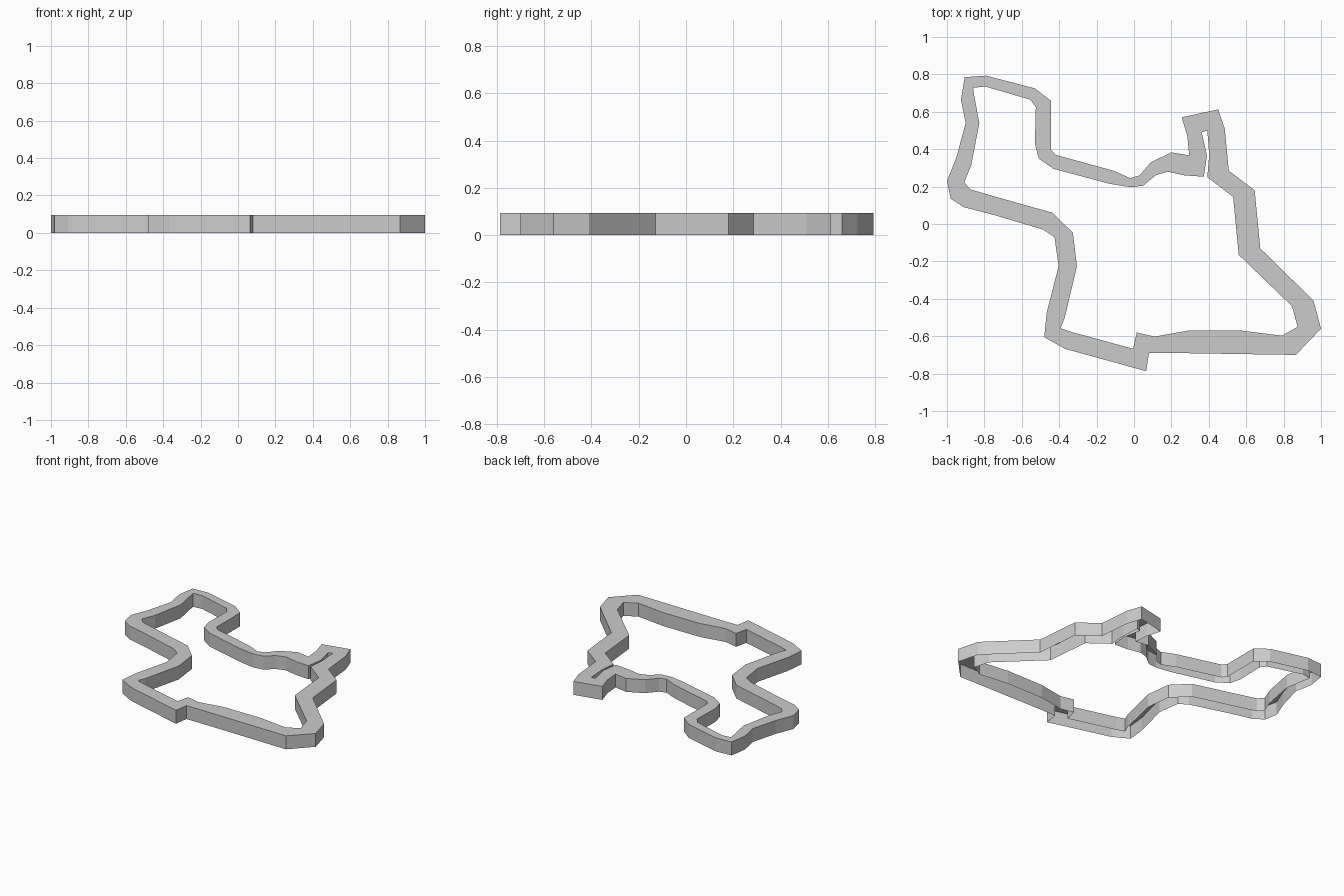
import bpy, bmesh

HEIGHT = 0.095

# outer outline of the closed band, clockwise from the back left corner
OUTER = [(-.905, .785), (-.79, .793), (-.53, .725), (-.445, .66), (-.445, .40), (-.42, .37),
         (-.11, .285), (-.02, .245), (.03, .26), (.09, .33), (.20, .383), (.295, .367),
         (.285, .47), (.255, .57), (.45, .613), (.485, .51), (.507, .285), (.645, .18),
         (.675, -.13), (.96, -.41), (1.0, -.56), (.865, -.70), (.23, -.69), (.08, -.69),
         (.065, -.787), (-.37, -.667), (-.48, -.605), (-.467, -.475), (-.403, -.225),
         (-.425, -.07), (-.485, -.03), (-.755, .05), (-.91, .09), (-.98, .135),
         (-1.0, .23), (-.95, .355), (-.90, .54), (-.925, .665)]

# inner outline, same direction
INNER = [(-.86, .728), (-.795, .735), (-.555, .665), (-.525, .625), (-.53, .43), (-.51, .35),
         (-.43, .295), (-.13, .215), (-.02, .197), (.05, .205), (.115, .26), (.18, .28),
         (.27, .26), (.373, .253), (.39, .365), (.362, .49), (.392, .50), (.402, .37),
         (.392, .25), (.53, .145), (.56, -.165), (.845, -.44), (.875, -.55), (.79, -.597),
         (.575, -.57), (.29, -.57), (.11, -.602), (.015, -.58), (-.005, -.667),
         (-.335, -.577), (-.393, -.557), (-.37, -.50), (-.305, -.225), (-.327, -.047),
         (-.435, .06), (-.745, .147), (-.875, .185), (-.907, .222), (-.87, .315),
         (-.827, .54), (-.855, .69)]


def loop_edges(bm, points):
    verts = [bm.verts.new((x, y, HEIGHT)) for x, y in points]
    return [bm.edges.new((a, b)) for a, b in zip(verts, verts[1:] + verts[:1])]


bm = bmesh.new()
rims = loop_edges(bm, OUTER) + loop_edges(bm, INNER)

# flat top surface between the two outlines
bmesh.ops.triangle_fill(bm, edges=rims, use_beauty=True, normal=(0, 0, 1))
for f in bm.faces:
    if f.normal.z < 0:
        f.normal_flip()

# side walls dropped to the ground, open underneath
rims = [e for e in bm.edges if e.is_boundary]
walls = bmesh.ops.extrude_edge_only(bm, edges=rims)
for v in walls["geom"]:
    if isinstance(v, bmesh.types.BMVert):
        v.co.z = 0
bmesh.ops.recalc_face_normals(bm, faces=bm.faces)
if sum(f.normal.z for f in bm.faces) < 0:
    bmesh.ops.reverse_faces(bm, faces=bm.faces)

mesh = bpy.data.meshes.new("circuit_band")
bm.to_mesh(mesh)
bm.free()
band = bpy.data.objects.new("circuit_band", mesh)
bpy.context.collection.objects.link(band)

grey = bpy.data.materials.new("light_grey")
grey.diffuse_color = (0.6, 0.6, 0.6, 1)
mesh.materials.append(grey)
